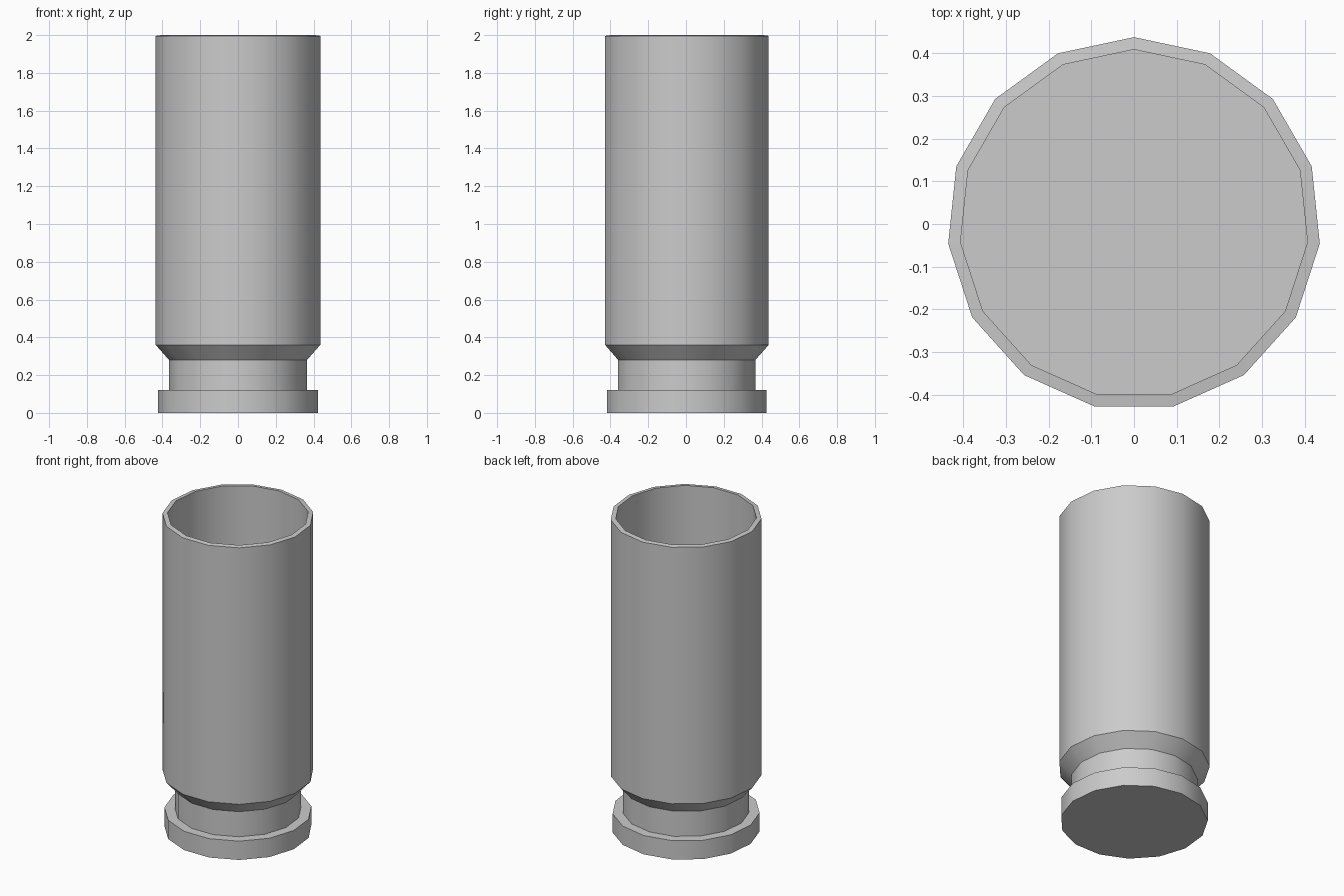
import bpy, bmesh, math

if "Cube" in bpy.data.objects:
    bpy.data.objects.remove(bpy.data.objects["Cube"])

SIDES = 15

# Profile (radius, z): base rim, groove, taper, outer wall, lip, inner wall, floor
profile = [(0.427, 0), (0.427, 0.12), (0.367, 0.12), (0.367, 0.28),
           (0.438, 0.36), (0.438, 1.996), (0.409, 2.0), (0.409, 0.37)]

bm = bmesh.new()
rings = []
for r, z in profile:
    ring = []
    for i in range(SIDES):
        a = math.pi / 2 + 2 * math.pi * i / SIDES
        ring.append(bm.verts.new((r * math.cos(a), r * math.sin(a), z)))
    rings.append(ring)

# Walls between neighbouring rings
for low, high in zip(rings, rings[1:]):
    for i in range(SIDES):
        j = (i + 1) % SIDES
        bm.faces.new((low[i], low[j], high[j], high[i]))

# Underside and inner floor
bm.faces.new(rings[0][::-1])
bm.faces.new(rings[-1])
bmesh.ops.recalc_face_normals(bm, faces=bm.faces)

mesh = bpy.data.meshes.new("hollow_casing")
bm.to_mesh(mesh)
bm.free()
casing = bpy.data.objects.new("hollow_casing", mesh)
bpy.context.collection.objects.link(casing)

# Smooth sides, crisp steps
bpy.context.view_layer.objects.active = casing
casing.select_set(True)
bpy.ops.object.shade_smooth_by_angle(angle=math.radians(30))
